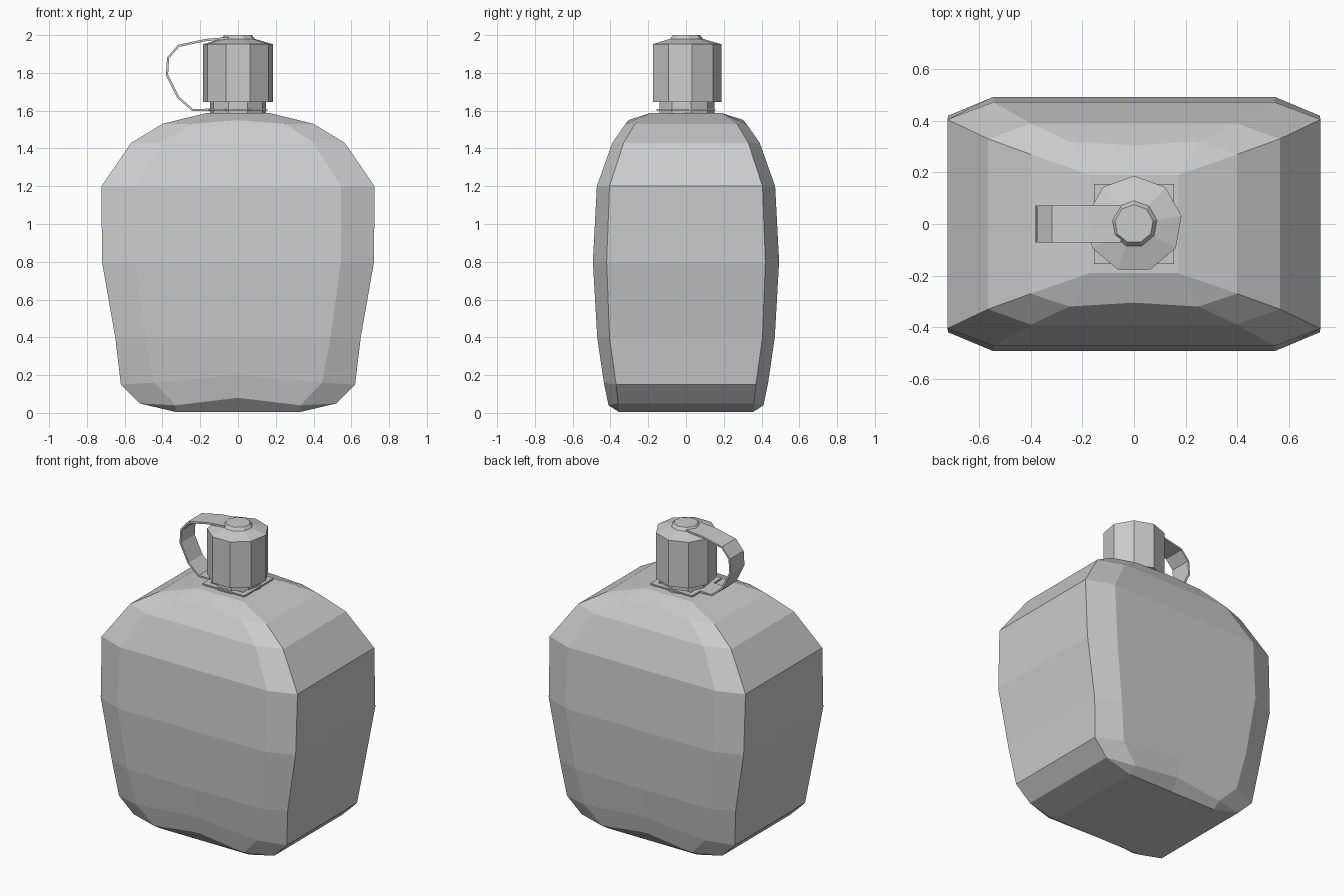
import bpy, bmesh
from math import cos, sin, radians

if "Cube" in bpy.data.objects:
    bpy.data.objects.remove(bpy.data.objects["Cube"])


def make_object(name, verts, faces):
    mesh = bpy.data.meshes.new(name)
    bm = bmesh.new()
    vs = [bm.verts.new(v) for v in verts]
    for f in faces:
        bm.faces.new([vs[i] for i in f])
    bmesh.ops.remove_doubles(bm, verts=bm.verts, dist=0.0005)
    bmesh.ops.recalc_face_normals(bm, faces=bm.faces)
    bm.to_mesh(mesh)
    bm.free()
    ob = bpy.data.objects.new(name, mesh)
    bpy.context.collection.objects.link(ob)
    return ob


def loft(name, rings, closed=False):
    """Skin equal-length rings; cap the ends, or join them when closed."""
    n, m = len(rings[0]), len(rings)
    faces = []
    for r in range(m if closed else m - 1):
        s = (r + 1) % m
        for i in range(n):
            j = (i + 1) % n
            faces.append((r * n + i, r * n + j, s * n + j, s * n + i))
    if not closed:
        faces.append(tuple(reversed(range(n))))
        faces.append(tuple((m - 1) * n + i for i in range(n)))
    return make_object(name, [v for ring in rings for v in ring], faces)


def turned(name, profile, sides, start):
    """Faceted part of revolution from (radius, z) pairs."""
    angles = [radians(start + 360 * i / sides) for i in range(sides)]
    return loft(name, [[(r * cos(a), r * sin(a), z) for a in angles] for r, z in profile])


# Bottle body: side corner, panel corner and panel centre (y, z) per level
levels = [
    ((.33, .355, .005), (.33, .355, .005), (.355, .005)),
    ((.52, .36, .05), (.33, .41, .04), (.41, .08)),
    ((.62, .37, .15), (.445, .435, .16), (.44, .20)),
    ((.65, .405, .40), (.49, .47, .40), (.47, .40)),
    ((.72, .42, .80), (.545, .493, .80), (.493, .80)),
    ((.723, .405, 1.20), (.545, .472, 1.20), (.472, 1.20)),
    ((.565, .33, 1.43), (.40, .39, 1.43), (.39, 1.43)),
    ((.40, .27, 1.53), (.25, .32, 1.53), (.305, 1.55)),
    ((.17, .19, 1.587), (.17, .19, 1.587), (.19, 1.587)),
]
rings = []
for side, panel, (cy, cz) in levels:
    (sx, sy, sz), (px, py, pz) = side, panel
    rings.append([
        (sx, -sy, sz), (sx, sy, sz), (px, py, pz), (0, cy, cz), (-px, py, pz),
        (-sx, sy, sz), (-sx, -sy, sz), (-px, -py, pz), (0, -cy, cz), (px, -py, pz)])
loft("bottle_body", rings)

# Neck and faceted screw cap
turned("neck", [(.15, 1.57), (.15, 1.66)], 9, 90)
turned("screw_cap", [(.187, 1.645), (.187, 1.952), (.09, 1.98), (.075, 2.0)], 9, 90)

# Thin square collar around the neck
square = [(1, 1), (-1, 1), (-1, -1), (1, -1)]
loft("strap_collar", [[(s * x, s * y, z) for x, y in square]
                      for s, z in ((.155, 1.60), (.155, 1.61), (.12, 1.61), (.12, 1.60))],
     closed=True)

# Retaining strap looping from the collar to the cap top
path = [(-.14, 1.605), (-.24, 1.603), (-.317, 1.67), (-.376, 1.79), (-.37, 1.88),
        (-.315, 1.943), (-.17, 1.974), (-.05, 1.984)]
half, thick = .072, .006
sections = []
for i, (x, z) in enumerate(path):
    a, b = path[max(i - 1, 0)], path[min(i + 1, len(path) - 1)]
    dx, dz = b[0] - a[0], b[1] - a[1]
    k = thick / (dx * dx + dz * dz) ** .5
    nx, nz = -dz * k, dx * k
    sections.append([(x + nx, -half, z + nz), (x + nx, half, z + nz),
                     (x - nx, half, z - nz), (x - nx, -half, z - nz)])
loft("retaining_strap", sections)
